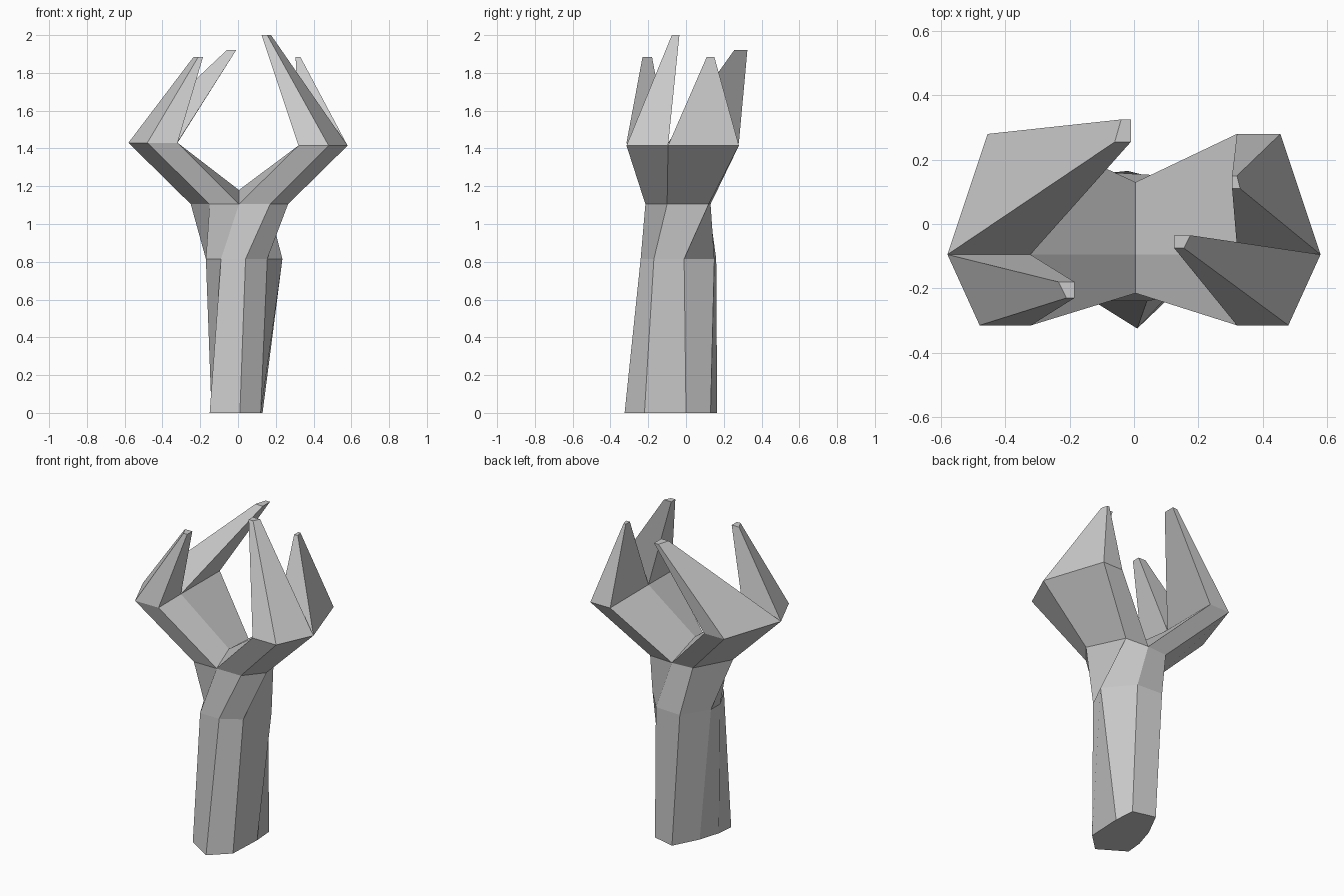
import bpy, bmesh

if "Cube" in bpy.data.objects:
    bpy.data.objects.remove(bpy.data.objects["Cube"])

bm = bmesh.new()


def ring(points, z):
    return [bm.verts.new((x, y, z)) for x, y in points]


def bridge(a, b):
    """Join two loops of equal length with quads."""
    n = len(a)
    for i in range(n):
        j = (i + 1) % n
        bm.faces.new((a[i], a[j], b[j], b[i]))


# Trunk: three irregular octagons, twisting slightly into the fork
foot = ring([(-.14, -.12), (-.15, -.225), (.01, -.325), (.12, -.22),
             (.13, 0), (.12, .13), (-.02, .165), (-.10, .01)], 0)
waist = ring([(-.17, -.09), (-.09, -.24), (.04, -.24), (.155, -.17),
              (.235, -.01), (.10, .15), (-.07, .16), (-.17, 0)], .815)
fork = ring([(-.15, -.215), (.005, -.215), (.17, -.215), (.265, -.10),
             (.16, .12), (.005, .13), (-.13, .12), (-.25, -.10)], 1.105)
bm.faces.new(foot[::-1])
bridge(foot, waist)
bridge(waist, fork)

# Raised saddle point between the two arms
saddle = bm.verts.new((.005, -.095, 1.18))
front_left, front, front_right, right, back_right, back, back_left, left = fork


def arm(side, base, z, front_tip, front_z, back_tip, back_z):
    """One arm with a hexagonal end that splits into two tapered prongs."""
    end = ring([(side * x, y) for x, y in
                [(.32, -.315), (.48, -.315), (.58, -.095),
                 (.455, .28), (.32, .28), (.322, -.095)]], z)
    bridge(base, end)
    fi, fo, o, bo, bi, i = end
    for root, tip, tip_z in (([fi, fo, o, i], front_tip, front_z),
                             ([i, o, bo, bi], back_tip, back_z)):
        top = ring(tip, tip_z)
        bridge(root, top)
        bm.faces.new(top)


arm(1, [front, front_right, right, back_right, back, saddle], 1.415,
    [(.125, -.075), (.155, -.075), (.175, -.035), (.125, -.035)], 2.0,
    [(.305, .11), (.33, .11), (.32, .15), (.305, .15)], 1.885)
arm(-1, [front, front_left, left, back_left, back, saddle], 1.43,
    [(-.185, -.23), (-.21, -.23), (-.235, -.18), (-.185, -.18)], 1.885,
    [(-.01, .255), (-.06, .255), (-.04, .325), (-.01, .325)], 1.92)

bmesh.ops.recalc_face_normals(bm, faces=bm.faces[:])
mesh = bpy.data.meshes.new("forked_trunk")
bm.to_mesh(mesh)
bm.free()
bpy.context.collection.objects.link(bpy.data.objects.new("forked_trunk", mesh))
